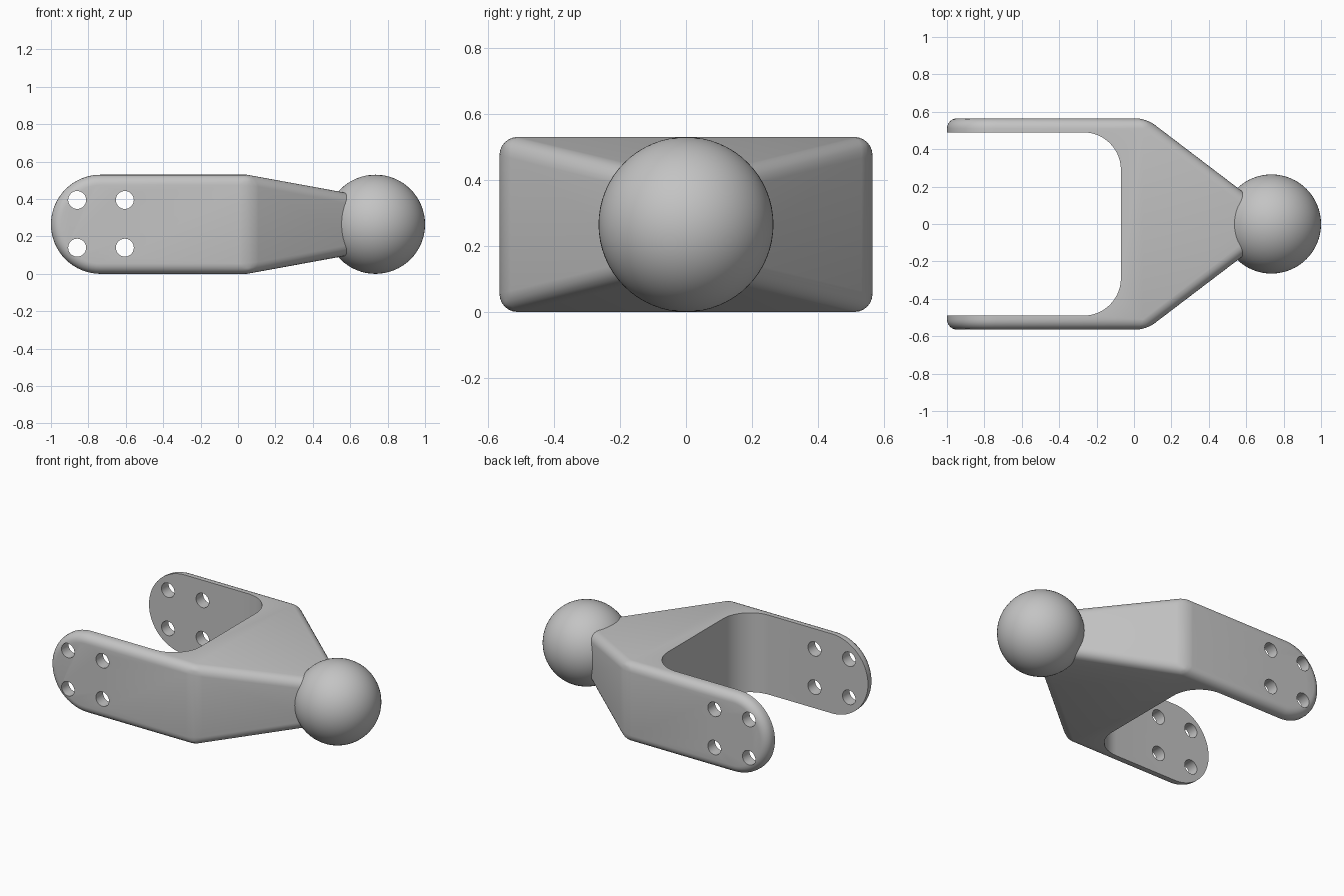
import bpy, bmesh, math
from mathutils import Matrix, Vector

if "Cube" in bpy.data.objects:
    bpy.data.objects.remove(bpy.data.objects["Cube"], do_unlink=True)

grey = bpy.data.materials.new("light_grey")
grey.use_nodes = True
colour = (0.55, 0.55, 0.55, 1)
grey.diffuse_color = colour
grey.node_tree.nodes["Principled BSDF"].inputs["Base Color"].default_value = colour

R = 0.265        # half height, ball radius and arm end radius
W = 0.565        # half width
INNER = 0.49     # half width of the slot
SHOULDER = 0.065 # where the taper begins
NECK = 0.65      # where the taper ends, inside the ball


def make_object(name, bm):
    bmesh.ops.recalc_face_normals(bm, faces=bm.faces)
    mesh = bpy.data.meshes.new(name)
    bm.to_mesh(mesh)
    bm.free()
    mesh.materials.append(grey)
    obj = bpy.data.objects.new(name, mesh)
    bpy.context.collection.objects.link(obj)
    return obj


def arc(cx, cy, r, start, end, steps):
    angles = [math.radians(start + (end - start) * i / steps) for i in range(steps + 1)]
    return [(cx + r * math.cos(a), cy + r * math.sin(a)) for a in angles]


def select_only(obj):
    bpy.ops.object.select_all(action='DESELECT')
    obj.select_set(True)
    bpy.context.view_layer.objects.active = obj


def smooth(obj, angle=30):
    select_only(obj)
    bpy.ops.object.shade_smooth_by_angle(angle=math.radians(angle))


def cut(obj, cutter):
    cutter.hide_render = True
    select_only(obj)
    mod = obj.modifiers.new("cut", 'BOOLEAN')
    mod.operation, mod.solver, mod.object = 'DIFFERENCE', 'EXACT', cutter
    bpy.ops.object.modifier_apply(modifier=mod.name)
    bpy.data.objects.remove(cutter, do_unlink=True)


# Yoke body: rounded arm end, straight sides, taper to the neck
bm = bmesh.new()
end = arc(-1 + R, R, R, 270, 90, 32)
outline = end + [(SHOULDER, 2 * R), (NECK, 0.42), (NECK, 0.11), (SHOULDER, 0)]
half_width = lambda x: 0.12 if x == NECK else W
sides = [[bm.verts.new((x, s * half_width(x), z)) for x, z in outline] for s in (-1, 1)]
n, k = len(outline), len(end)
for side in sides:
    bm.faces.new(side[:k + 1] + [side[-1]])
    bm.faces.new(side[k:])
for i in range(n):
    j = (i + 1) % n
    bm.faces.new((sides[0][i], sides[0][j], sides[1][j], sides[1][i]))
bmesh.ops.recalc_face_normals(bm, faces=bm.faces)

# Round the outer rims and the shoulder edges
rims = [e for e in bm.edges
        if e.verts[0].co.y * e.verts[1].co.y > 0
        and min(v.co.x for v in e.verts) < NECK - 0.01]
bmesh.ops.bevel(bm, geom=rims, offset=0.055, offset_type='OFFSET',
                segments=6, profile=0.5, affect='EDGES', clamp_overlap=True)
yoke = make_object("yoke", bm)

# Slot between the arms, with rounded inner corners
bm = bmesh.new()
corner = 0.2
cx, cy = -0.07 - corner, INNER - corner
plan = [(-1.3, -INNER)] + arc(cx, -cy, corner, -90, 0, 14) \
    + arc(cx, cy, corner, 0, 90, 14) + [(-1.3, INNER)]
face = bm.faces.new([bm.verts.new((x, y, -0.2)) for x, y in plan])
top = bmesh.ops.extrude_face_region(bm, geom=[face])["geom"]
bmesh.ops.translate(bm, vec=(0, 0, 1),
                    verts=[v for v in top if isinstance(v, bmesh.types.BMVert)])
cut(yoke, make_object("slot_cutter", bm))

# Four screw holes through both arms
bm = bmesh.new()
for x in (-0.86, -0.605):
    for z in (0.14, 0.395):
        bmesh.ops.create_cone(
            bm, cap_ends=True, segments=32, radius1=0.048, radius2=0.048, depth=2,
            matrix=Matrix.Translation(Vector((x, 0, z))) @ Matrix.Rotation(math.pi / 2, 4, 'X'))
cut(yoke, make_object("hole_cutter", bm))
smooth(yoke, 25)

# Ball at the neck
bm = bmesh.new()
bmesh.ops.create_uvsphere(bm, u_segments=64, v_segments=32, radius=R,
                          matrix=Matrix.Translation((1 - R, 0, R)))
smooth(make_object("ball", bm))
